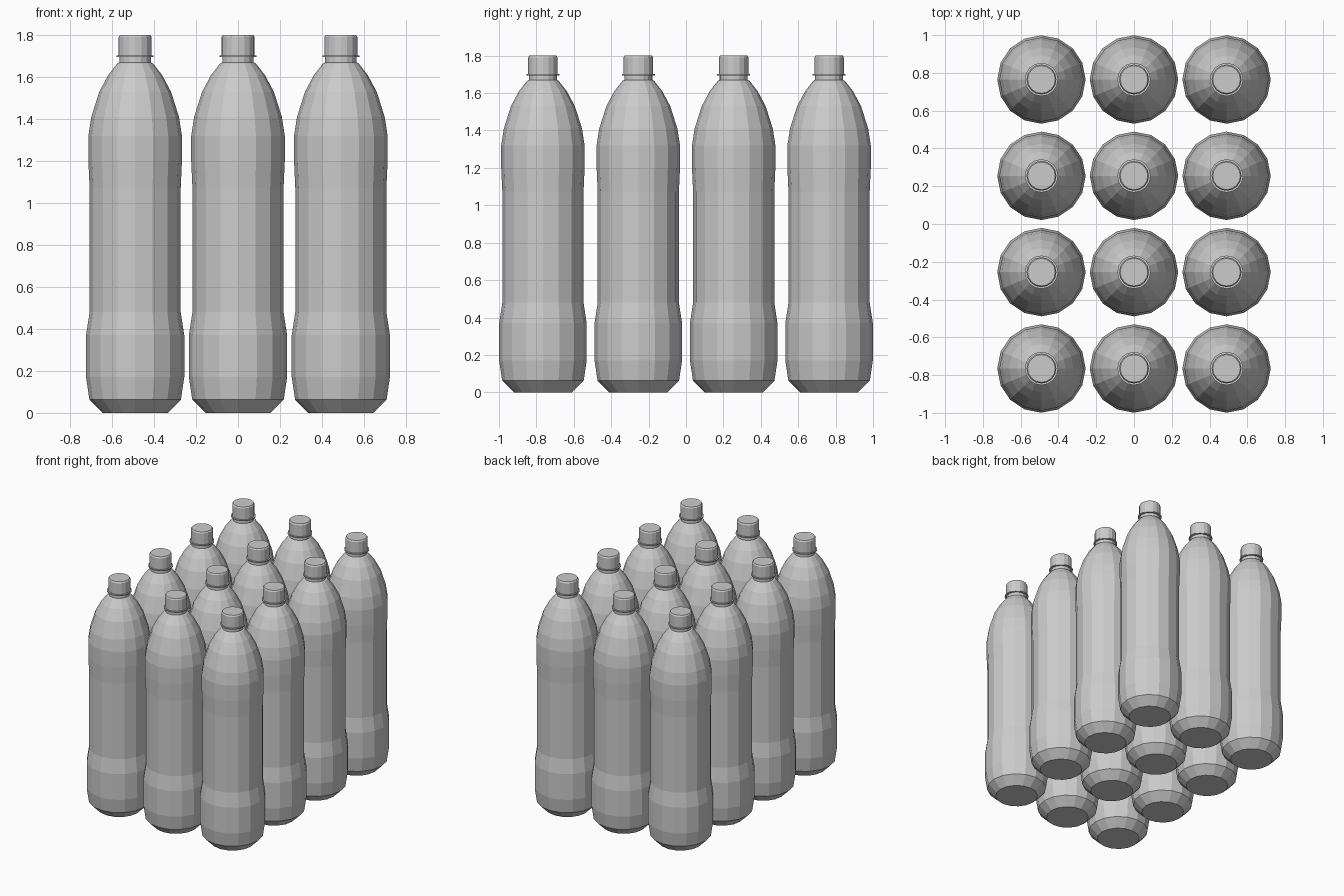
import bpy
import math

SIDES = 16
X_STEP, Y_STEP = 0.49, 0.51

# Remove the default cube
cube = bpy.data.objects.get("Cube")
if cube:
    bpy.data.objects.remove(cube, do_unlink=True)

# Single grey material
grey = bpy.data.materials.new("plain grey")
grey.use_nodes = True
color = (0.6, 0.6, 0.6, 1)
grey.diffuse_color = color
grey.node_tree.nodes["Principled BSDF"].inputs["Base Color"].default_value = color


def lathe(name, profile):
    """Closed faceted solid of revolution from (radius, height) pairs."""
    verts, faces = [], []
    for r, z in profile:
        for i in range(SIDES):
            a = math.tau * i / SIDES
            verts.append((r * math.cos(a), r * math.sin(a), z))
    for k in range(len(profile) - 1):
        for i in range(SIDES):
            j = (i + 1) % SIDES
            low, high = k * SIDES, (k + 1) * SIDES
            faces.append((low + i, low + j, high + j, high + i))
    last = (len(profile) - 1) * SIDES
    faces.append(tuple(reversed(range(SIDES))))
    faces.append(tuple(range(last, last + SIDES)))
    mesh = bpy.data.meshes.new(name)
    mesh.from_pydata(verts, [], faces)
    mesh.materials.append(grey)
    return mesh


# Bottle body: chamfered foot, waist, shoulder, neck
body = lathe("bottle_body", [
    (0.155, 0), (0.218, 0.063), (0.234, 0.17), (0.234, 0.37), (0.217, 0.48),
    (0.217, 1.07), (0.223, 1.2), (0.223, 1.32), (0.209, 1.41), (0.171, 1.53),
    (0.128, 1.61), (0.085, 1.665), (0.075, 1.67), (0.075, 1.70)])

# Thin collar and screw cap
collar = lathe("bottle_collar", [(0.088, 1.695), (0.088, 1.703)])
cap = lathe("bottle_cap", [(0.079, 1.703), (0.079, 1.79), (0.073, 1.8)])

# Three by four crate arrangement sharing the same meshes
for col in range(3):
    for row in range(4):
        for mesh in (body, collar, cap):
            obj = bpy.data.objects.new(f"{mesh.name}_{col}_{row}", mesh)
            obj.location = ((col - 1) * X_STEP, (row - 1.5) * Y_STEP, 0)
            bpy.context.scene.collection.objects.link(obj)
